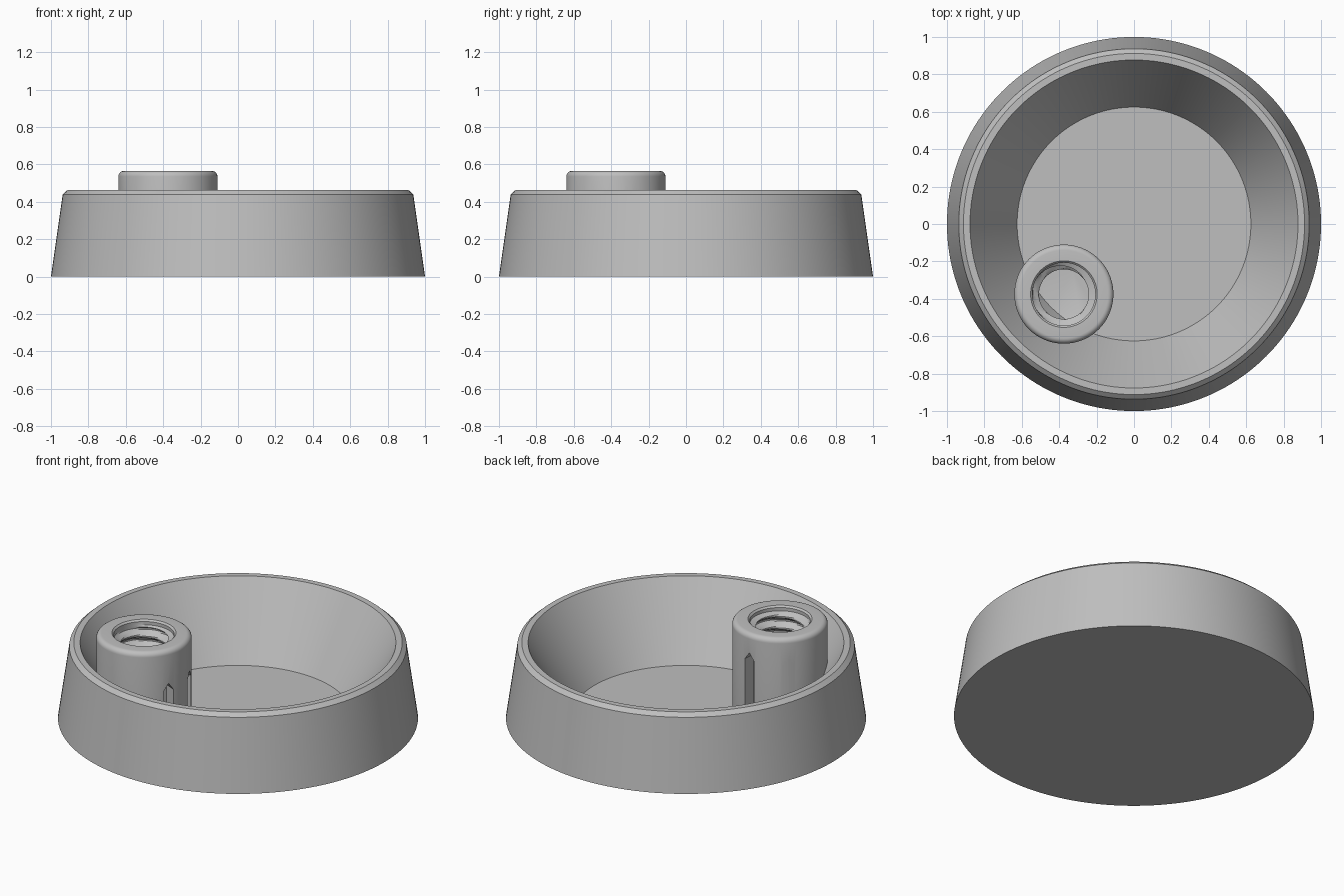
import bpy
import bmesh
from math import cos, sin, radians, pi
from mathutils import Matrix, Vector

cube = bpy.data.objects.get("Cube")
if cube:
    bpy.data.objects.remove(cube, do_unlink=True)

grey = bpy.data.materials.new("light grey plastic")
grey.use_nodes = True
colour = (0.52, 0.52, 0.52, 1)
grey.diffuse_color = colour
grey.node_tree.nodes["Principled BSDF"].inputs["Base Color"].default_value = colour


def finish(bm, name):
    """Turn a bmesh into a linked object."""
    bmesh.ops.recalc_face_normals(bm, faces=bm.faces)
    mesh = bpy.data.meshes.new(name)
    bm.to_mesh(mesh)
    bm.free()
    mesh.materials.append(grey)
    obj = bpy.data.objects.new(name, mesh)
    bpy.context.collection.objects.link(obj)
    return obj


def smooth(obj):
    bpy.ops.object.select_all(action='DESELECT')
    obj.select_set(True)
    bpy.context.view_layer.objects.active = obj
    bpy.ops.object.shade_smooth_by_angle(angle=radians(30))


def lathe(name, rings, segments):
    """Closed solid from rings; a radius may be a function of the angle."""
    bm = bmesh.new()
    loops = []
    for radius, z in rings:
        loop = []
        for i in range(segments):
            a = 2 * pi * i / segments
            r = radius(a) if callable(radius) else radius
            loop.append(bm.verts.new((r * cos(a), r * sin(a), z)))
        loops.append(loop)
    for low, high in zip(loops, loops[1:]):
        for i in range(segments):
            j = (i + 1) % segments
            bm.faces.new((low[i], low[j], high[j], high[i]))
    bm.faces.new(loops[0])
    bm.faces.new(loops[-1])
    return finish(bm, name)


# Bowl: tapered outside, chamfered rim, conical inside, flat floor
FLOOR = 0.03
bowl = lathe("bowl", [(1, 0), (0.937, 0.44), (0.912, 0.462),
                      (0.877, 0.462), (0.625, FLOOR)], 160)
smooth(bowl)

# Post: rounded top edge and a threaded bore
RADIUS, TOP, FILLET = 0.265, 0.565, 0.03
CREST, ROOT, PITCH = 0.133, 0.168, 0.07


def thread(z):
    """Bore radius around one ring of the helical thread."""
    def radius(a):
        phase = (z / PITCH - a / (2 * pi)) % 1
        wave = min(max(abs(phase - 0.5) * 3.2 - 0.3, 0), 1)
        return CREST + (ROOT - CREST) * wave
    return radius


rings = [(RADIUS, 0.015)]
for k in range(7):
    a = pi / 2 * k / 6
    rings.append((RADIUS - FILLET * (1 - cos(a)), TOP - FILLET * (1 - sin(a))))
rings += [(0.178, TOP), (ROOT, TOP - 0.01), (ROOT, TOP - 0.03)]
z = TOP - 0.04
while z > FLOOR + 0.02:
    rings.append((thread(z), z))
    z -= PITCH / 8
rings.append((CREST, FLOOR + 0.005))
post = lathe("threaded_post", rings, 72)

# Pointed slots cut into the side of the post: (direction, height of the tip)
slots = [(-24, 0.36), (18, 0.37), (85, 0.45), (135, 0.44), (205, 0.42)]
HALF = 0.033
for direction, tip in slots:
    bm = bmesh.new()
    outline = [(-HALF, 0.025), (HALF, 0.025), (HALF, tip - 0.045),
               (0, tip), (-HALF, tip - 0.045)]
    face = bm.faces.new([bm.verts.new((0.19, y, h)) for y, h in outline])
    pushed = bmesh.ops.extrude_face_region(bm, geom=[face])["geom"]
    bmesh.ops.translate(bm, vec=Vector((0.15, 0, 0)),
                        verts=[v for v in pushed if isinstance(v, bmesh.types.BMVert)])
    bm.transform(Matrix.Rotation(radians(direction), 4, 'Z'))
    cutter = finish(bm, "slot_cutter")
    cutter.hide_render = True
    cut = post.modifiers.new("slot", 'BOOLEAN')
    cut.operation = 'DIFFERENCE'
    cut.solver = 'EXACT'
    cut.object = cutter
    bpy.context.view_layer.objects.active = post
    bpy.ops.object.modifier_apply(modifier=cut.name)
    bpy.data.objects.remove(cutter, do_unlink=True)

smooth(post)
post.location = (-0.375, -0.375, 0)
